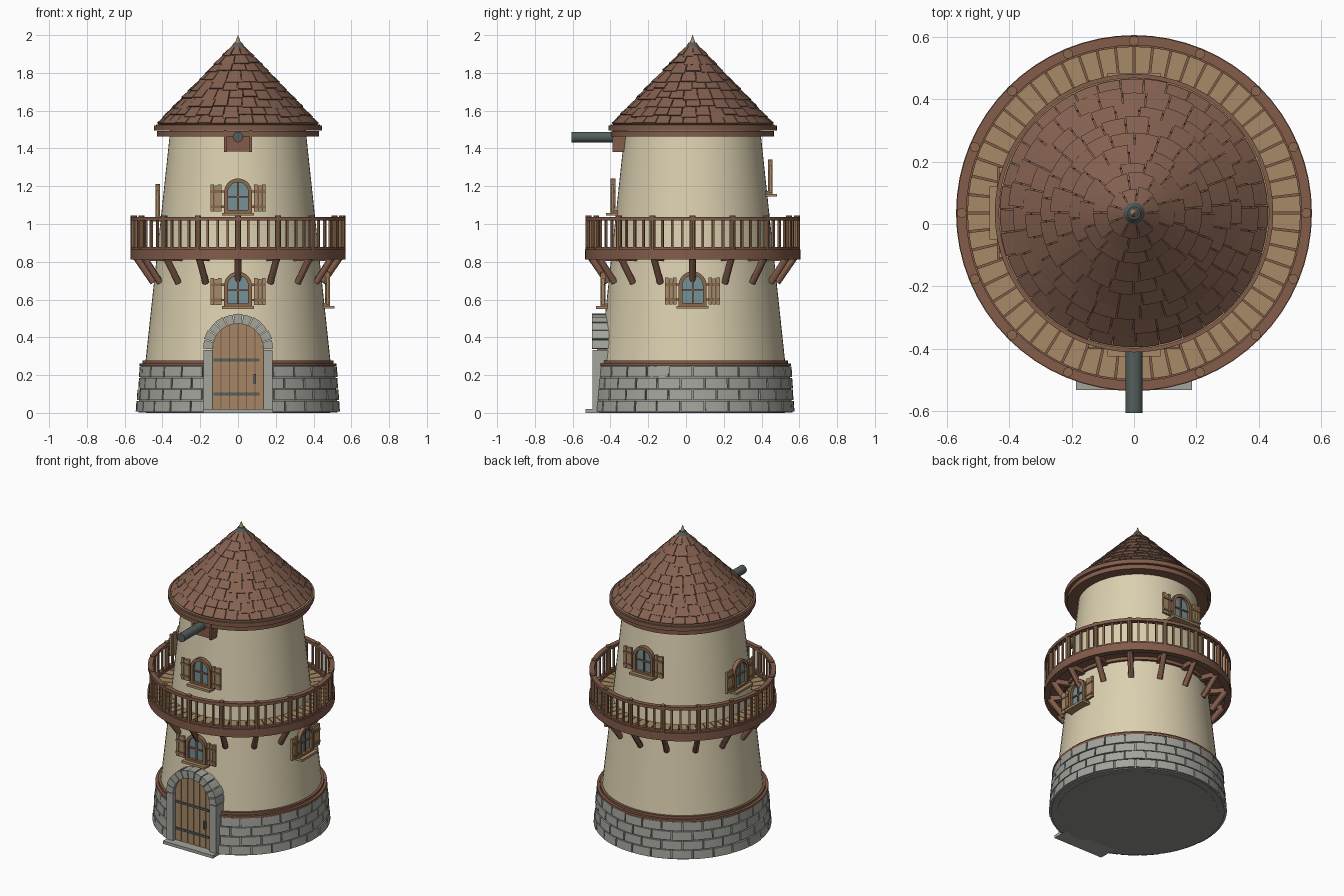
import bpy, bmesh, random
from math import pi, sin, cos, sqrt, radians
from mathutils import Matrix, Vector

random.seed(4)
if "Cube" in bpy.data.objects:
    bpy.data.objects.remove(bpy.data.objects["Cube"])

CENTRE = Matrix.Translation((0, 0.035, 0))
FRONT = Matrix.Rotation(-pi / 2, 4, 'Z')      # ring angle zero faces the front
UPRIGHT = Matrix.Rotation(pi / 2, 4, 'X')     # turns a ring into a standing arch
made = []


def material(name, rgb):
    lin = [((c + 0.055) / 1.055) ** 2.4 for c in rgb] + [1]
    m = bpy.data.materials.new(name)
    m.use_nodes = True
    m.diffuse_color = lin
    b = m.node_tree.nodes["Principled BSDF"]
    b.inputs["Base Color"].default_value = lin
    b.inputs["Roughness"].default_value = 0.8
    return m


plaster = material("cream plaster", (0.86, 0.815, 0.69))
stone = material("grey stone", (0.64, 0.645, 0.615))
mortar = material("grey mortar", (0.57, 0.575, 0.55))
shingle = material("brown shingle", (0.52, 0.38, 0.315))
timber = material("dark timber", (0.51, 0.36, 0.29))
plank = material("tan plank", (0.65, 0.54, 0.40))
oak = material("door oak", (0.65, 0.53, 0.40))
frame_wood = material("window wood", (0.55, 0.41, 0.30))
metal = material("dark metal", (0.33, 0.37, 0.36))
glass = material("blue glass", (0.46, 0.57, 0.59))


def finish(name, bm, mat, mtx=Matrix()):
    bmesh.ops.recalc_face_normals(bm, faces=bm.faces)
    me = bpy.data.meshes.new(name)
    bm.to_mesh(me)
    bm.free()
    me.materials.append(mat)
    ob = bpy.data.objects.new(name, me)
    ob.matrix_world = CENTRE @ mtx
    bpy.context.collection.objects.link(ob)
    made.append(ob)


def box(bm, x0, x1, y0, y1, z0, z1, mtx=Matrix()):
    size = Matrix.Diagonal((x1 - x0, y1 - y0, z1 - z0, 1))
    mid = Matrix.Translation(((x0 + x1) / 2, (y0 + y1) / 2, (z0 + z1) / 2))
    bmesh.ops.create_cube(bm, size=1, matrix=mtx @ mid @ size)


def loft(bm, loops, closed=False):
    rows = [[bm.verts.new(p) for p in lp] for lp in loops]
    n = len(rows[0])
    for i in range(len(rows) if closed else len(rows) - 1):
        a, b = rows[i], rows[(i + 1) % len(rows)]
        for j in range(n):
            bm.faces.new((a[j], a[(j + 1) % n], b[(j + 1) % n], b[j]))
    if not closed:
        bm.faces.new(rows[0])
        bm.faces.new(rows[-1])


def sector(bm, prof, a0, a1, steps, mtx=Matrix()):
    """Sweep a closed (radius, height) profile around part of a circle."""
    loft(bm, [[mtx @ Vector((r * cos(a), r * sin(a), z)) for r, z in prof]
              for a in (a0 + (a1 - a0) * i / steps for i in range(steps + 1))])


def ring(bm, r0, r1, z0, z1, n=64):
    prof = [(r0, z0), (r1, z0), (r1, z1), (r0, z1)]
    loft(bm, [[Vector((r * cos(a), r * sin(a), z)) for r, z in prof]
              for a in (2 * pi * i / n for i in range(n))], True)


def cone(bm, r0, r1, z0, z1, n=64, mtx=Matrix()):
    mid = Matrix.Translation((0, 0, (z0 + z1) / 2))
    bmesh.ops.create_cone(bm, cap_ends=True, segments=n, radius1=r0, radius2=r1,
                          depth=z1 - z0, matrix=mtx @ mid)


def solid(name, mat, fn, *args, mtx=Matrix(), **kw):
    bm = bmesh.new()
    fn(bm, *args, **kw)
    finish(name, bm, mat, mtx)


def arch_board(bm, x0, x1, zb, zc, r, y0, y1, steps):
    """Upright board whose top follows an arch of radius r about height zc."""
    xs = [x0 + (x1 - x0) * i / steps for i in range(steps + 1)]
    pts = [(x1, zb), (x0, zb)] + [(x, zc + sqrt(max(0, r * r - x * x)) + 1e-4) for x in xs]
    loft(bm, [[Vector((x, y, z)) for x, z in pts] for y in (y0, y1)])


def wall_radius(z):
    return 0.49 - 0.107 * (z - 0.27)


# Tower body
solid("tower_wall", plaster, cone, wall_radius(0.24), wall_radius(1.5), 0.24, 1.5)
solid("foundation_core", mortar, cone, 0.488, 0.488, 0.0, 0.245)
GAP = 0.34
solid("mortar_bed", mortar, sector, [(0.47, 0.002), (0.528, 0.002), (0.512, 0.248), (0.47, 0.248)],
      GAP, 2 * pi - GAP, 56, mtx=FRONT)

# Stone courses, broken at the doorway
bm = bmesh.new()
COUNT = 26
for row in range(4):
    z0, z1 = 0.008 + row * 0.061, 0.063 + row * 0.061
    r = 0.541 - row * 0.005
    for i in range(COUNT + 1):
        a0 = 2 * pi * (i - 0.5 * (row % 2)) / COUNT + 0.008
        a1 = min(a0 + 2 * pi / COUNT - 0.016, 2 * pi - GAP)
        a0 = max(a0, GAP)
        if a1 - a0 > 0.03:
            rr = r + random.uniform(-0.003, 0.002)
            sector(bm, [(0.49, z0), (rr, z0), (rr - 0.004, z1), (0.49, z1)], a0, a1, 3)
finish("stone_courses", bm, stone, FRONT)

# Timber bands above the stone
for name, r, z0, z1 in (("lower_band", 0.522, 0.247, 0.262), ("upper_band", 0.505, 0.262, 0.278)):
    solid(name, timber, sector, [(0.47, z0), (r, z0), (r, z1), (0.47, z1)],
          GAP, 2 * pi - GAP, 56, mtx=FRONT)

# Doorway
ZC = 0.337
bm = bmesh.new()
for s in (-1, 1):
    box(bm, min(s * 0.135, s * 0.183), max(s * 0.135, s * 0.183), -0.53, -0.44, 0.02, ZC - 0.003)
for i in range(11):
    w = pi / 11
    r = 0.185 + 0.003 * (i % 2)
    sector(bm, [(0.135, 0.43), (r, 0.43), (r, 0.533), (0.135, 0.533)],
           i * w + 0.015, (i + 1) * w - 0.015, 2, Matrix.Translation((0, 0, ZC)) @ UPRIGHT)
finish("door_surround", bm, stone)
solid("doorstep", stone, box, -0.185, 0.185, -0.566, -0.44, 0, 0.02)
bm = bmesh.new()
for i in range(6):
    x = -0.135 + i * 0.045
    arch_board(bm, x + 0.002, x + 0.043, 0.02, ZC, 0.135, -0.506, -0.45, 4)
finish("door_planks", bm, oak)
solid("door_backing", timber, arch_board, -0.136, 0.136, 0.02, ZC, 0.136, -0.5, -0.45, 16)
bm = bmesh.new()
for z in (0.1, 0.28):
    box(bm, -0.13, 0.115, -0.513, -0.5, z - 0.007, z + 0.007)
box(bm, 0.082, 0.096, -0.525, -0.5, 0.155, 0.205)
finish("door_ironwork", bm, metal)


# Windows with sill and open shutters
def window(label, turn, zb):
    R = wall_radius(zb)
    mtx = Matrix.Rotation(radians(turn), 4, 'Z') @ Matrix.Translation((0, -R, zb))
    zc = 0.12
    arch = Matrix.Translation((0, 0, zc)) @ UPRIGHT
    bm = bmesh.new()
    sector(bm, [(0.054, 0.002), (0.074, 0.002), (0.074, 0.028), (0.054, 0.028)], 0, pi, 14, arch)
    for x in (-0.074, 0.054):
        box(bm, x, x + 0.02, -0.028, -0.002, 0.012, zc)
    box(bm, -0.074, 0.074, -0.028, 0.01, 0.012, 0.026)
    for x in (-0.146, 0.085):                       # shutter crossbars
        for z in (0.045, 0.125):
            box(bm, x, x + 0.061, -0.028, -0.018, z - 0.007, z + 0.007)
    box(bm, -0.004, 0.004, -0.018, -0.004, 0.02, zc + 0.055)
    box(bm, -0.054, 0.054, -0.018, -0.004, 0.092, 0.1)
    for s in (-1, 1):                               # hinge blocks
        for z in (0.045, 0.125):
            box(bm, s * 0.08 - 0.008, s * 0.08 + 0.008, -0.018, -0.004, z - 0.006, z + 0.006)
    finish(label + "_frame", bm, frame_wood, mtx)
    solid(label + "_pane", glass, arch_board, -0.056, 0.056, 0.012, zc, 0.056, -0.01, -0.004, 14, mtx=mtx)
    solid(label + "_sill", plank, box, -0.085, 0.085, -0.052, 0.03, -0.003, 0.012, mtx=mtx)
    bm = bmesh.new()
    for s in (-0.146, 0.085):
        for i in range(3):
            x = s + i * 0.0205
            box(bm, x, x + 0.0185, -0.023, -0.008, 0.018, 0.162 - 0.005 * (i % 2))
    finish(label + "_shutters", bm, plank, mtx)


window("lower_front_window", 0, 0.553)
window("upper_front_window", 0, 1.047)
window("left_window", 90, 0.555)
window("back_window", 180, 1.148)
window("right_window", -90, 1.017)

# Gallery deck
bm = bmesh.new()
for i in range(56):
    a = 2 * pi * i / 56
    sector(bm, [(0.41, 0.842), (0.54, 0.842), (0.54, 0.86), (0.41, 0.86)],
           a + 0.006, a + 2 * pi / 56 - 0.006, 2)
finish("deck_planks", bm, plank)
solid("deck_underside", timber, ring, 0.41, 0.54, 0.836, 0.846)
solid("deck_rim", timber, ring, 0.532, 0.57, 0.813, 0.866)
solid("deck_wall_ring", timber, ring, 0.41, 0.448, 0.815, 0.84)
solid("bottom_rail", timber, ring, 0.54, 0.562, 0.866, 0.878)
solid("handrail", timber, ring, 0.537, 0.568, 1.018, 1.038)

# Posts, balusters and braces
posts, balusters, braces = bmesh.new(), bmesh.new(), bmesh.new()
for i in range(16):
    turn = Matrix.Rotation(2 * pi * i / 16, 4, 'Z')
    cone(posts, 0.016, 0.016, 0.84, 1.045, 10, turn @ Matrix.Translation((0, -0.552, 0)))
    box(braces, -0.016, 0.016, -0.54, -0.42, 0.805, 0.838, turn)
    low, high = Vector((0, -0.447, 0.69)), Vector((0, -0.54, 0.825))
    aim = (high - low).to_track_quat('Z', 'Y').to_matrix().to_4x4()
    cone(braces, 0.018, 0.018, 0, (high - low).length, 12, turn @ Matrix.Translation(low) @ aim)
    for j in (1, 2, 3):
        t = Matrix.Rotation(2 * pi * (i + j / 4) / 16, 4, 'Z')
        box(balusters, -0.006, 0.006, -0.558, -0.546, 0.87, 1.02, t)
finish("gallery_posts", posts, frame_wood)
finish("gallery_braces", braces, timber)
finish("gallery_balusters", balusters, frame_wood)

# Roof
solid("eave_ring", timber, ring, 0.34, 0.43, 1.463, 1.492)
solid("roof_rim", timber, ring, 0.38, 0.446, 1.494, 1.522)
solid("eave_trim", plank, ring, 0.42, 0.434, 1.515, 1.527)
solid("roof_core", shingle, cone, 0.425, 0.012, 1.51, 1.945)
LOW, HIGH = Vector((0.424, 1.53)), Vector((0.02, 1.95))
OUT = Vector((0.72, 0.69))
bm = bmesh.new()
ROWS = 9
for k in range(ROWS):
    mid = LOW.lerp(HIGH, k / ROWS)
    n = max(9, int(2 * pi * mid.x / 0.075))
    shift = random.random()
    for i in range(n):
        a0 = 2 * pi * (i + shift) / n
        drop = random.uniform(0, 0.4) if k else 0
        p = LOW.lerp(HIGH, (k - drop) / ROWS)
        q = LOW.lerp(HIGH, min(1, (k + 1.1) / ROWS))
        lift = random.uniform(0.006, 0.01)
        sector(bm, [p - OUT * 0.004, p + OUT * lift, q + OUT * 0.002, q - OUT * 0.004],
               a0 + 0.002 / mid.x, a0 + 2 * pi / n - 0.002 / mid.x, 2)
finish("roof_shingles", bm, shingle)
solid("roof_cap", metal, cone, 0.042, 0.02, 1.928, 1.962, n=24)
solid("finial", plank, cone, 0.016, 0.001, 1.956, 2.0, n=12)

# Axle and its housing
bm = bmesh.new()
box(bm, -0.058, 0.058, -0.415, -0.3, 1.385, 1.49)
for x in (-0.074, 0.058):
    box(bm, x, x + 0.016, -0.425, -0.3, 1.38, 1.495)
finish("axle_housing", bm, timber)
solid("axle", metal, cone, 0.028, 0.028, 0.3, 0.64, n=24,
      mtx=Matrix.Translation((0, 0, 1.46)) @ UPRIGHT)

# Smooth the round parts, keep corners crisp
for ob in bpy.context.selected_objects:
    ob.select_set(False)
for ob in made:
    ob.select_set(True)
bpy.context.view_layer.objects.active = made[0]
bpy.ops.object.shade_smooth_by_angle(angle=radians(30))
